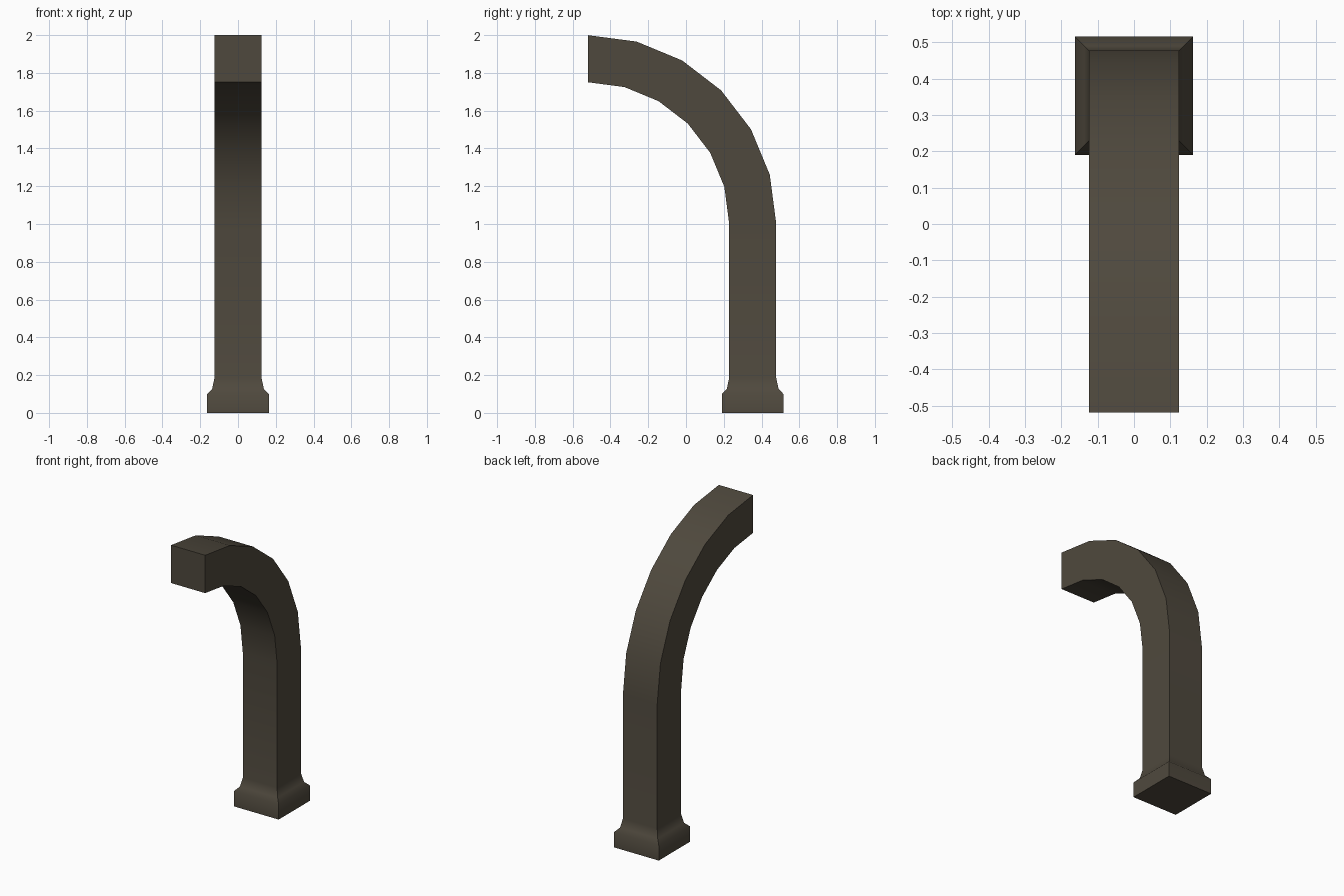
import bpy, bmesh, math

if "Cube" in bpy.data.objects:
    bpy.data.objects.remove(bpy.data.objects["Cube"])

HALF = 0.1245            # half thickness of the square bar
POST_Y = 0.353           # centre of the upright
ARC_Y, ARC_Z = -0.519, 1.003
ARC_R = POST_Y - ARC_Y   # bend radius along the bar's centre line


def ring(bm, y, z, half, angle=0.0):
    """Square section, tilted by angle around the x axis."""
    dy, dz = half * math.cos(angle), half * math.sin(angle)
    return [bm.verts.new((sx * half, y + s * dy, z + s * dz))
            for sx, s in ((-1, -1), (1, -1), (1, 1), (-1, 1))]


bm = bmesh.new()
rings = []

# flared foot: (height, half width)
for z, half in ((0, 0.163), (0.10, 0.163), (0.127, 0.137), (0.185, HALF)):
    rings.append(ring(bm, POST_Y, z, half))

# upright and quarter-circle bend in six segments
for i in range(7):
    a = math.radians(15 * i)
    rings.append(ring(bm, ARC_Y + ARC_R * math.cos(a),
                      ARC_Z + ARC_R * math.sin(a), HALF, a))

# skin between sections, and end caps
for lo, hi in zip(rings, rings[1:]):
    for k in range(4):
        n = (k + 1) % 4
        bm.faces.new((lo[k], lo[n], hi[n], hi[k]))
bm.faces.new(rings[0][::-1])
bm.faces.new(rings[-1])
bmesh.ops.recalc_face_normals(bm, faces=bm.faces)

mesh = bpy.data.meshes.new("curved_post")
bm.to_mesh(mesh)
bm.free()
post = bpy.data.objects.new("curved_post", mesh)
bpy.context.collection.objects.link(post)

# dark bronze colour
mat = bpy.data.materials.new("dark bronze")
mat.diffuse_color = (0.078, 0.066, 0.047, 1)
mat.use_nodes = True
mat.node_tree.nodes["Principled BSDF"].inputs["Base Color"].default_value = mat.diffuse_color
mesh.materials.append(mat)

# smooth along the bend, crisp at the square corners
bpy.context.view_layer.objects.active = post
post.select_set(True)
bpy.ops.object.shade_smooth_by_angle(angle=math.radians(50))
